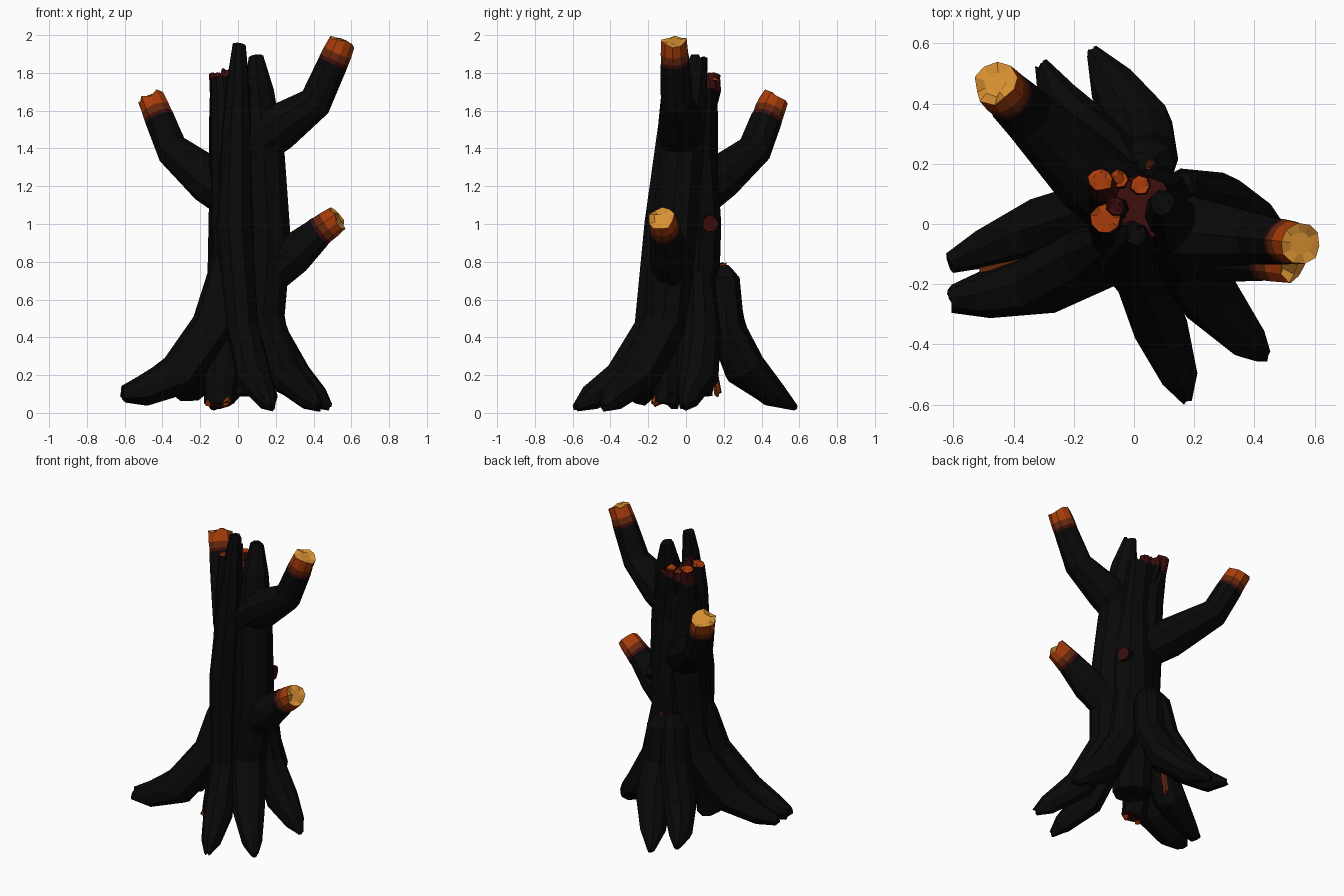
import bpy, bmesh, math, random
from mathutils import Vector

if "Cube" in bpy.data.objects:
    bpy.data.objects.remove(bpy.data.objects["Cube"])

random.seed(4)


def material(name, rgb):
    m = bpy.data.materials.new(name)
    m.diffuse_color = (*rgb, 1)
    m.use_nodes = True
    m.node_tree.nodes["Principled BSDF"].inputs["Base Color"].default_value = m.diffuse_color
    return m


MATS = [material("charred_bark", (0.0025, 0.0025, 0.0025)),
        material("dull_ember", (0.045, 0.004, 0.004)),
        material("warm_ember", (0.13, 0.02, 0.004)),
        material("hot_ember", (0.39, 0.045, 0.003)),
        material("glowing_wood", (0.68, 0.28, 0.032))]
CHAR, DULL, WARM, HOT, GLOW = range(5)


def limb(name, rings, mats=None, caps=(CHAR, CHAR), sides=9, rough=0.08, jag=0.012):
    """Faceted tube through rings of (x, y, z, radius), one material per segment."""
    pts = [Vector(r[:3]) for r in rings]
    n = len(pts)
    mats = mats or [CHAR] * (n - 1)
    bm = bmesh.new()
    ridge = [1 + random.uniform(-rough, rough) for _ in range(sides)]
    loops, u, axes = [], None, []
    for i, p in enumerate(pts):
        t = (pts[min(i + 1, n - 1)] - pts[max(i - 1, 0)]).normalized()
        if u is None:
            u = t.orthogonal()
        u = (u - t * u.dot(t)).normalized()
        v = t.cross(u)
        axes.append((t, u, v))
        loop = []
        for k in range(sides):
            a = 2 * math.pi * k / sides
            r = rings[i][3] * ridge[k] * (1 + random.uniform(-rough, rough) / 2)
            c = p + u * math.cos(a) * r + v * math.sin(a) * r
            if i in (0, n - 1):
                c += t * random.uniform(-jag, jag)
            c.z = max(c.z, 0.008)
            loop.append(bm.verts.new(c))
        loops.append(loop)
    for i in range(n - 1):
        for k in range(sides):
            j = (k + 1) % sides
            f = bm.faces.new((loops[i][k], loops[i][j], loops[i + 1][j], loops[i + 1][k]))
            f.material_index = mats[i]
    # splintered end caps
    for e, mat in ((0, caps[0]), (n - 1, caps[1])):
        t, ctr = axes[e][0], pts[e]
        inner = []
        for w in loops[e]:
            q = ctr.lerp(w.co, 0.55) + t * random.uniform(-jag, jag)
            q.z = max(q.z, 0.008)
            inner.append(bm.verts.new(q))
        for k in range(sides):
            j = (k + 1) % sides
            bm.faces.new((loops[e][k], loops[e][j], inner[j], inner[k])).material_index = mat
        bm.faces.new(inner).material_index = mat
    bmesh.ops.recalc_face_normals(bm, faces=bm.faces[:])
    me = bpy.data.meshes.new(name)
    bm.to_mesh(me)
    bm.free()
    for m in MATS:
        me.materials.append(m)
    ob = bpy.data.objects.new(name, me)
    bpy.context.collection.objects.link(ob)
    return ob


def branch(name, rings):
    """Branch whose last stretch burns from dull red to a glowing cut end."""
    a, b = Vector(rings[-2]), Vector(rings[-1])
    length = (b - a).to_3d().length
    bands = [tuple(b.lerp(a, d / length)) for d in (0.125, 0.105, 0.065)]
    mats = [CHAR] * (len(rings) - 1) + [DULL, WARM, HOT]
    limb(name, rings[:-1] + bands + rings[-1:], mats, (CHAR, GLOW), sides=10, rough=0.06, jag=0.016)


# trunk core and strands; the two front ones run from root tip to broken top
limb("trunk_core", [(.03, .03, .1, .12), (.05, .04, .5, .14), (.07, .06, 1.0, .135),
                    (.05, .05, 1.4, .115), (.02, .06, 1.72, .11)], caps=(CHAR, DULL))
limb("front_strand", [(.175, -.58, .03, .022), (.15, -.51, .075, .065), (.085, -.34, .18, .1),
                      (.025, -.18, .45, .095), (-.02, -.115, 1.0, .105), (-.01, -.07, 1.5, .085),
                      (0, -.05, 1.82, .055), (.005, -.035, 1.945, .038)])
limb("right_strand", [(.43, -.44, .03, .028), (.38, -.39, .075, .065), (.25, -.24, .2, .1),
                      (.14, -.1, .48, .115), (.165, -.06, .9, .125), (.14, -.02, 1.35, .115),
                      (.11, .03, 1.7, .085), (.095, .07, 1.88, .042)])
limb("left_strand", [(-.1, -.115, .045, .075), (-.1, -.1, .12, .08), (-.05, 0, .5, .11),
                     (-.035, .05, 1.1, .115), (-.05, .07, 1.5, .1), (-.1, .12, 1.7, .05),
                     (-.112, .145, 1.79, .038)],
     [CHAR] * 5 + [DULL], (DULL, HOT))
limb("left_front_strand", [(-.07, -.05, .7, .06), (-.07, -.04, 1.2, .075),
                           (-.08, -.01, 1.6, .065), (-.095, .02, 1.78, .05)], caps=(CHAR, HOT))

# spreading roots
limb("left_front_root", [(-.605, -.25, .1, .045), (-.5, -.24, .115, .08), (-.32, -.2, .19, .11),
                         (-.13, -.1, .46, .115), (-.08, -.07, .72, .085), (-.05, -.05, .9, .05)])
limb("left_back_root", [(-.605, -.13, .09, .035), (-.5, -.09, .12, .065), (-.31, -.02, .21, .105),
                        (-.11, .04, .48, .1), (-.05, .07, .8, .06)])
limb("back_left_root", [(-.305, .53, .085, .022), (-.25, .42, .12, .07), (-.16, .3, .22, .1),
                        (-.06, .21, .46, .1), (-.03, .18, .7, .085), (-.01, .16, .77, .05)])
limb("back_root", [(-.14, .575, .03, .022), (-.07, .46, .1, .075), (.02, .32, .24, .11),
                   (.05, .21, .46, .1), (.045, .195, .71, .09), (.03, .19, .765, .05)])
limb("right_root", [(.485, -.01, .03, .022), (.42, .015, .08, .065), (.29, .06, .18, .105),
                    (.16, .08, .42, .1), (.13, .07, .75, .07)])

# branches with burning ends
branch("upper_right_branch", [(.08, -.02, 1.4, .11), (.21, -.03, 1.51, .125),
                              (.41, -.05, 1.645, .09), (.552, -.065, 1.965, .072)])
branch("left_branch", [(-.03, .06, 1.14, .12), (-.15, .16, 1.23, .125),
                       (-.35, .36, 1.395, .09), (-.46, .465, 1.665, .074)])
branch("lower_right_branch", [(.16, -.06, .72, .1), (.29, -.09, .835, .105),
                              (.42, -.11, .95, .08), (.53, -.13, 1.03, .068)])

# burning splinters in the broken top
for i, (x, y, z, mat) in enumerate([(-.06, .06, 1.82, DULL), (-.05, .15, 1.76, HOT),
                                    (.02, .13, 1.76, HOT), (.1, .0, 1.75, HOT)]):
    limb("splinter_%d" % (i + 1), [(x * .6, y * .7, z - .2, .04), (x, y, z - .05, .035),
                                   (x, y, z, .03)], [CHAR, DULL], (CHAR, mat), sides=7)

# burnt knot on the right side
limb("side_knot", [(.08, .1, 1, .05), (.196, .13, 1, .043)], caps=(CHAR, DULL), jag=0.002)

# ember seams glowing between the roots and above the back stub
for i, (a, b, mat) in enumerate([((-.5, -.155, .14, .016), (-.36, -.125, .22, .02), WARM),
                                 ((-.1, .39, .16, .02), (-.06, .32, .25, .022), HOT),
                                 ((-.12, .17, .1, .02), (-.12, .14, .26, .02), WARM),
                                 ((.05, .2, .7, .02), (.055, .195, .785, .02), WARM),
                                 ((-.065, -.17, .05, .02), (-.06, -.14, .09, .02), HOT),
                                 ((-.16, -.16, .045, .015), (-.155, -.13, .07, .015), HOT)]):
    limb("ember_seam_%d" % (i + 1), [a, b], [mat], (mat, mat), sides=6)
